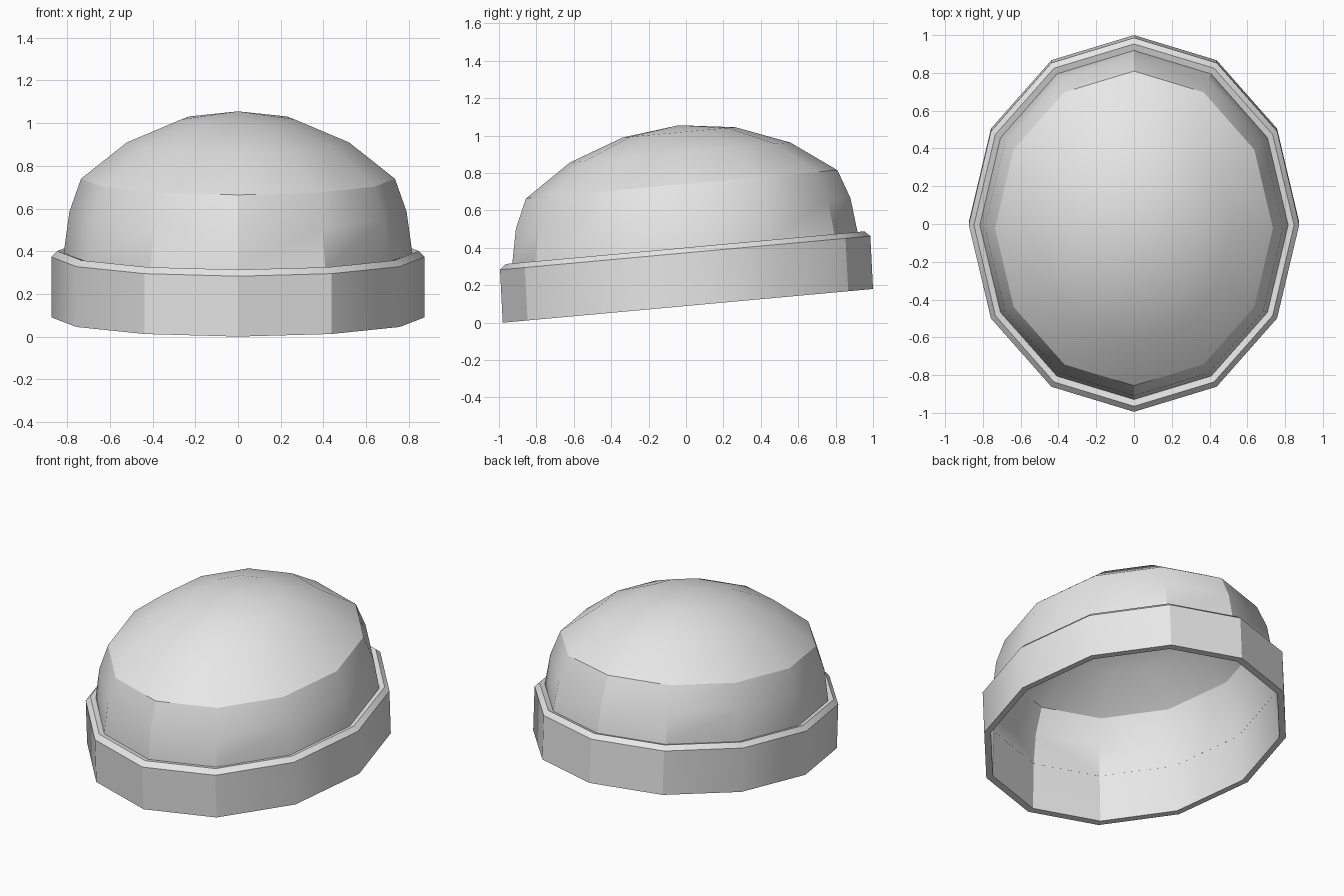
import bpy, bmesh, math
from mathutils import Matrix

cube = bpy.data.objects.get("Cube")
if cube:
    bpy.data.objects.remove(cube, do_unlink=True)

SIDES = 12
X_RATIO = 0.88      # hat is narrower across than front to back
LEAN = 0.04         # backward drift of the rings with height
TILT = Matrix.Translation((0, 0.01, 0.09)) @ Matrix.Rotation(math.radians(5.2), 4, 'X')

grey = bpy.data.materials.new("plain_grey")
grey.use_nodes = True
grey.diffuse_color = (0.8, 0.8, 0.8, 1)
grey.node_tree.nodes["Principled BSDF"].inputs["Base Color"].default_value = (0.8, 0.8, 0.8, 1)


def lathe(name, profile):
    """Sweep (radius, height) points round an oval; radius 0 makes a closing tip."""
    bm = bmesh.new()
    rings = []
    for r, z in profile:
        count = SIDES if r > 0 else 1
        ring = []
        for i in range(count):
            a = 2 * math.pi * i / SIDES
            ring.append(bm.verts.new((r * X_RATIO * math.cos(a), r * math.sin(a) + LEAN * z, z)))
        rings.append(ring)
    for low, high in zip(rings, rings[1:]):
        for i in range(SIDES):
            j = (i + 1) % SIDES
            if len(high) == 1:
                bm.faces.new((low[i], low[j], high[0]))
            else:
                bm.faces.new((low[i], low[j], high[j], high[i]))
    bm.transform(TILT)
    mesh = bpy.data.meshes.new(name)
    bm.to_mesh(mesh)
    bm.free()
    mesh.materials.append(grey)
    obj = bpy.data.objects.new(name, mesh)
    bpy.context.collection.objects.link(obj)
    bpy.ops.object.select_all(action='DESELECT')
    obj.select_set(True)
    bpy.context.view_layer.objects.active = obj
    bpy.ops.object.shade_smooth_by_angle(angle=math.radians(30))
    return obj


# Crown: thin open shell from the lower rim to the tip
lathe("hat_crown", [(0.95, 0), (0.927, 0.31), (0.898, 0.495), (0.836, 0.65),
                    (0.592, 0.82), (0.302, 0.928), (0, 0.966)])

# Folded cuff: rim underside, outer wall, bevel and top lip
lathe("hat_cuff", [(0.95, 0), (0.994, 0), (0.994, 0.283), (0.963, 0.311), (0.927, 0.302)])
